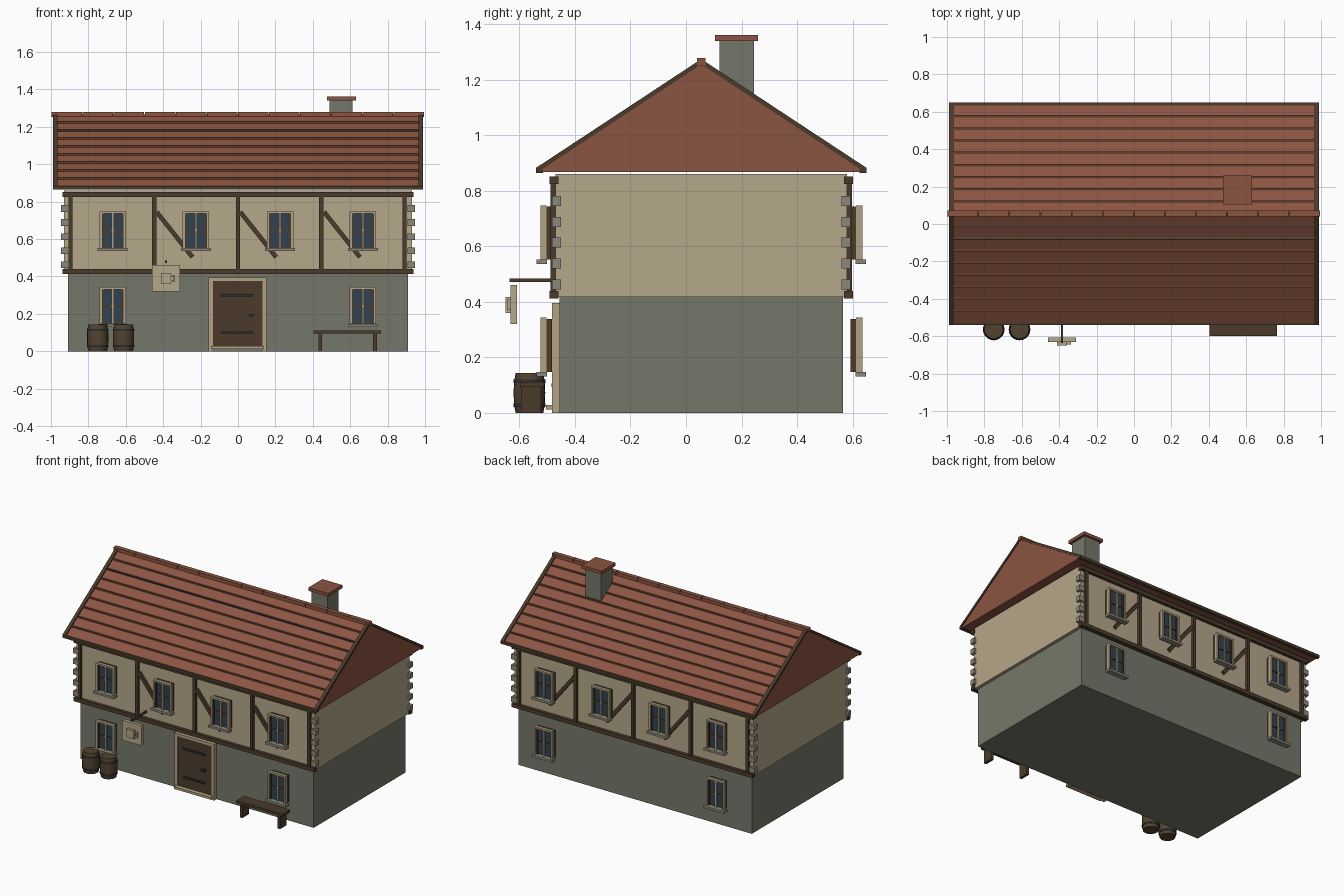
import bpy, bmesh, math
from mathutils import Vector, Matrix

if "Cube" in bpy.data.objects:
    bpy.data.objects.remove(bpy.data.objects["Cube"])


def material(name, *rgb):
    m = bpy.data.materials.new(name)
    m.use_nodes = True
    m.diffuse_color = (*rgb, 1)
    m.node_tree.nodes["Principled BSDF"].inputs["Base Color"].default_value = (*rgb, 1)
    return m


PLASTER = material("plaster", .46, .385, .255)
STONE = material("stone", .18, .187, .143)
TILE = material("roof_tile", .26, .09, .054)
COURSE = material("tile_shadow_edge", .13, .05, .03)
WOOD = material("dark_timber", .07, .044, .024)
TRIM = material("pale_trim", .45, .36, .23)
GLASS = material("window_glass", .032, .055, .08)
IRON = material("iron", .024, .028, .033)
BLOCK = material("corner_block", .26, .25, .195)
BARREL = material("barrel_wood", .085, .055, .028)

CY = .055          # depth of the ridge line
HALF = .585        # half depth of the roof
EAVE, RIDGE = .88, 1.265


class Part:
    """Collects simple solids into one named object."""

    def __init__(self, name):
        self.name, self.bm, self.mats = name, bmesh.new(), []

    def paint(self, verts, mat):
        if mat not in self.mats:
            self.mats.append(mat)
        for f in {f for v in verts for f in v.link_faces}:
            f.material_index = self.mats.index(mat)

    def solid(self, matrix, mat):
        self.paint(bmesh.ops.create_cube(self.bm, size=1, matrix=matrix)["verts"], mat)

    def box(self, x, y, z, mat):
        lo, hi = Vector((min(x), min(y), min(z))), Vector((max(x), max(y), max(z)))
        self.solid(Matrix.Translation((lo + hi) / 2) @ Matrix.Diagonal((*(hi - lo), 1)), mat)

    def beam(self, a, b, side, width, depth, mat):
        a, b, s = Vector(a), Vector(b), Vector(side)
        d = b - a
        t = d.normalized().cross(s)
        rot = Matrix((d.normalized(), s, t)).transposed().to_4x4()
        size = Matrix.Diagonal((d.length, width, depth, 1))
        self.solid(Matrix.Translation((a + b) / 2) @ rot @ size, mat)

    def prism(self, profile, x0, x1, mat):
        vs = [self.bm.verts.new((x0, y, z)) for y, z in profile]
        face = self.bm.faces.new(vs)
        out = bmesh.ops.extrude_face_region(self.bm, geom=[face])["geom"]
        new = [v for v in out if isinstance(v, bmesh.types.BMVert)]
        bmesh.ops.translate(self.bm, verts=new, vec=(x1 - x0, 0, 0))
        self.paint(vs + new, mat)

    def lathe(self, x, y, rings, mat_rule, sides=20):
        loops = []
        for r, z in rings:
            loops.append([self.bm.verts.new((x + r * math.cos(a), y + r * math.sin(a), z))
                          for a in (i * math.tau / sides for i in range(sides))])
        for k in range(len(loops) - 1):
            for i in range(sides):
                j = (i + 1) % sides
                f = self.bm.faces.new((loops[k][i], loops[k][j], loops[k + 1][j], loops[k + 1][i]))
                mat = mat_rule(k)
                if mat not in self.mats:
                    self.mats.append(mat)
                f.material_index = self.mats.index(mat)
        for loop in (loops[0], loops[-1]):
            self.bm.faces.new(loop).material_index = self.mats.index(mat_rule(0))

    def done(self):
        bmesh.ops.recalc_face_normals(self.bm, faces=self.bm.faces)
        mesh = bpy.data.meshes.new(self.name)
        self.bm.to_mesh(mesh)
        self.bm.free()
        for m in self.mats:
            mesh.materials.append(m)
        obj = bpy.data.objects.new(self.name, mesh)
        bpy.context.collection.objects.link(obj)
        return obj


def out(s, *d):
    """Depths measured outward from the ridge line; s is -1 front, 1 back."""
    return [CY + s * v for v in d]


# Walls
p = Part("ground_floor")
p.box((-.908, .908), out(1, -.51, .51), (0, .42), STONE)
p.done()
p = Part("upper_floor")
p.box((-.93, .93), out(1, -.525, .525), (.418, .86), PLASTER)
p.done()

# Roof body, ridge tiles, verge boards, eaves boards and tile courses
p = Part("roof")
edge = [(-HALF, .868), (-HALF, EAVE), (0, RIDGE), (HALF, EAVE), (HALF, .868)]
p.prism([(CY + y, z) for y, z in edge], -.985, .985, TILE)
p.done()
p = Part("ridge_tiles")
for i in range(12):
    x = -.997 + i * .1662
    p.box((x, x + .163), (CY - .016, CY + .016), (1.252, 1.278), TILE)
p.done()


def slope(t, s, lift=0):
    return CY + s * HALF * t, RIDGE + (EAVE - RIDGE) * t + lift


for s, where in ((-1, "front"), (1, "back")):
    p = Part(where + "_roof_edges")
    for x in (-.978, .978):
        p.beam((x, *slope(.01, s)), (x, *slope(1.01, s)), (1, 0, 0), .024, .016, WOOD)
    p.box((-.99, .99), out(s, HALF - .015, HALF + .01), (.864, .884), WOOD)
    p.done()
    p = Part(where + "_tile_courses")
    for i in range(1, 9):
        t = i / 9
        p.beam((-.966, *slope(t, s)), (.966, *slope(t, s)), (0, 1, 0), .013, .012, COURSE)
    p.done()
p = Part("snow_rail")
y, z = slope(.225, -1)
p.box((-.966, .966), (y - .008, y), (z - .003, z + .006), IRON)
p.done()

# Chimney
p = Part("chimney")
p.box((.49, .612), (.12, .245), (1.05, 1.342), STONE)
p.box((.475, .63), (.104, .26), (1.34, 1.362), TILE)
p.done()


# Timber frame, corner blocks and windows on both long sides
def window(p, x, z, s):
    p.box((x - .066, x + .066), out(s, .538, .56), (z + .01, z + .2), WOOD)
    p.box((x - .056, x + .056), out(s, .56, .565), (z + .015, z + .195), GLASS)
    for k in (-1, 1):
        p.box((x + k * .058, x + k * .071), out(s, .558, .58), (z + .01, z + .205), TRIM)
    p.box((x - .058, x + .058), out(s, .558, .58), (z + .193, z + .205), TRIM)
    for k in (-1, 1):
        p.box((x + k * .05, x + k * .058), out(s, .56, .572), (z + .01, z + .193), WOOD)
    p.box((x - .006, x + .006), out(s, .56, .574), (z + .01, z + .193), TRIM)
    p.box((x - .05, x + .05), out(s, .56, .571), (z + .1, z + .108), WOOD)
    p.box((x - .08, x + .08), out(s, .555, .594), (z - .007, z + .009), BLOCK)


for s, where in ((-1, "front"), (1, "back")):
    p = Part(where + "_timber_frame")
    for z in (.413, .824):
        p.box((-.938, .938), out(s, .515, .546), (z, z + .027), WOOD)
    for x in (-.895, -.448, 0, .445, .89):
        p.box((x - .011, x + .011), out(s, .515, .543), (.43, .83), WOOD)
    for x in (-.435, .012, .46):
        p.beam((x, *out(s, .53), .745), (x + .192, *out(s, .53), .503), (0, 1, 0), .022, .024, WOOD)
    p.done()
    p = Part(where + "_corner_blocks")
    for side in (-1, 1):
        for i in range(5):
            z = .445 + i * .075
            p.box((side * .905, side * .947), out(s, .505, .538), (z, z + .036), BLOCK)
    p.done()
    p = Part(where + "_windows")
    for x in (-.67, -.225, .225, .668):
        window(p, x, .543, s)
    for x in (-.67, .668):
        window(p, x, .138, s)
    p.done()

# Door with frame, straps, handle and threshold
p = Part("door")
for x in (-.157, .13):
    p.box((x, x + .022), (-.482, -.45), (0, .395), TRIM)
p.box((-.157, .152), (-.482, -.45), (.377, .395), TRIM)
p.box((-.136, .131), (-.475, -.45), (.02, .38), WOOD)
for z in (.1, .3):
    p.box((-.09, .08), (-.484, -.47), (z - .006, z + .006), IRON)
p.box((.055, .085), (-.497, -.47), (.185, .2), IRON)
p.box((-.145, .14), (-.505, -.45), (.012, .028), TRIM)
p.done()

# Hanging sign with a plain mug in relief
p = Part("sign")
p.box((-.391, -.379), (-.635, -.47), (.472, .485), WOOD)
p.box((-.46, -.31), (-.632, -.608), (.32, .46), PLASTER)
p.box((-.413, -.357), (-.65, -.63), (.36, .418), PLASTER)
for z in (.37, .4):
    p.box((-.358, -.338), (-.645, -.63), (z, z + .008), PLASTER)
p.box((-.345, -.336), (-.645, -.63), (.37, .408), PLASTER)
p.done()

# Barrels
RINGS = [(.05, 0), (.054, .022), (.057, .022), (.058, .034), (.056, .034), (.057, .072),
         (.056, .108), (.058, .108), (.057, .12), (.054, .12), (.05, .144)]
for x, name in ((-.75, "outer_barrel"), (-.612, "inner_barrel")):
    p = Part(name)
    p.lathe(x, -.564, RINGS, lambda k: IRON if k in (1, 2, 3, 6, 7, 8) else BARREL)
    obj = p.done()
    bpy.ops.object.select_all(action="DESELECT")
    obj.select_set(True)
    bpy.context.view_layer.objects.active = obj
    bpy.ops.object.shade_smooth_by_angle()

# Bench
p = Part("bench")
p.box((.405, .765), (-.598, -.512), (.094, .112), WOOD)
for x in (.43, .723):
    p.box((x, x + .02), (-.594, -.522), (0, .096), WOOD)
p.done()
